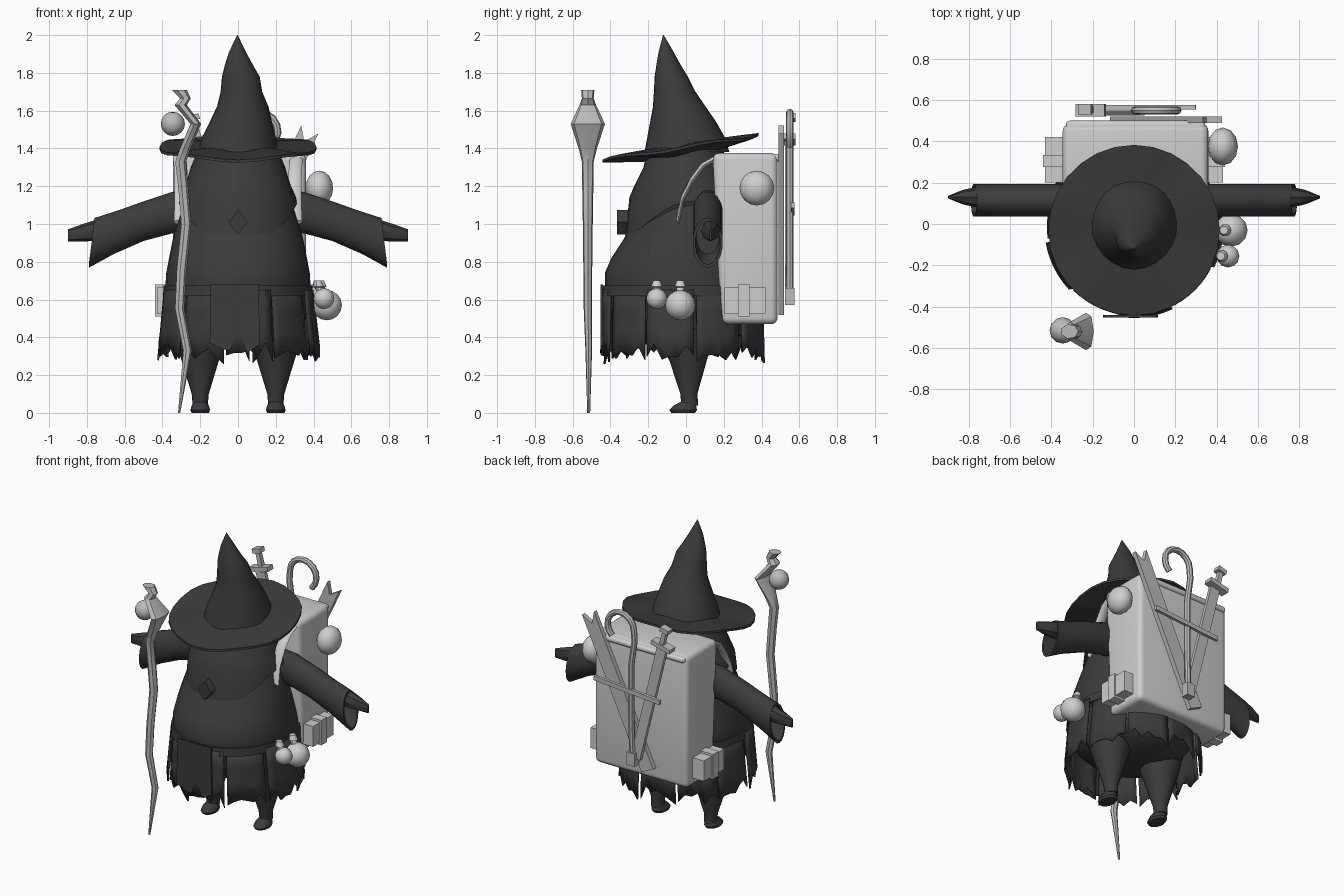
import bpy, bmesh, math, random
from mathutils import Vector as V

if "Cube" in bpy.data.objects:
    bpy.data.objects.remove(bpy.data.objects["Cube"])

random.seed(4)
TAU = math.tau


def material(name, c):
    m = bpy.data.materials.new(name)
    m.diffuse_color = (c, c, c, 1)
    m.use_nodes = True
    m.node_tree.nodes["Principled BSDF"].inputs["Base Color"].default_value = m.diffuse_color
    return m


DARK = material("dark cloth", 0.045)
LIGHT = material("pale leather", 0.62)
WOOD = material("grey wood", 0.5)


def finish(name, bm, mat, angle=35):
    bmesh.ops.recalc_face_normals(bm, faces=bm.faces)
    me = bpy.data.meshes.new(name)
    bm.to_mesh(me)
    bm.free()
    me.materials.append(mat)
    ob = bpy.data.objects.new(name, me)
    bpy.context.collection.objects.link(ob)
    bpy.ops.object.select_all(action='DESELECT')
    ob.select_set(True)
    bpy.context.view_layer.objects.active = ob
    if angle:
        bpy.ops.object.shade_smooth_by_angle(angle=math.radians(angle))
    return ob


def loft(name, rings, segs, mat, angle=35, cap=True):
    """Skin a list of ellipses given as (centre, u axis, v axis)."""
    bm = bmesh.new()
    loops = []
    for c, u, v in rings:
        c, u, v = V(c), V(u), V(v)
        loops.append([bm.verts.new(c + u * math.cos(TAU * i / segs) + v * math.sin(TAU * i / segs))
                      for i in range(segs)])
    for a, b in zip(loops, loops[1:]):
        for i in range(segs):
            j = (i + 1) % segs
            bm.faces.new((a[i], a[j], b[j], b[i]))
    if cap:
        bm.faces.new(loops[0])
        bm.faces.new(loops[-1])
    return finish(name, bm, mat, angle)


def upright(name, rows, segs, mat, angle=35):
    """Stack of level ellipses given as (z, cx, cy, rx, ry)."""
    return loft(name, [((cx, cy, z), (rx, 0, 0), (0, ry, 0)) for z, cx, cy, rx, ry in rows], segs, mat, angle)


def tube(name, pts, r, mat, segs=8):
    """Round rod along a path that lies near the x-z plane."""
    rings = []
    for i, p in enumerate(pts):
        t = (V(pts[min(i + 1, len(pts) - 1)]) - V(pts[max(i - 1, 0)])).normalized()
        u = V((0, 1, 0)).cross(t).normalized()
        rings.append((p, u * r, t.cross(u) * r))
    return loft(name, rings, segs, mat)


def box(name, lo, hi, mat, bevel=0.0):
    bm = bmesh.new()
    bmesh.ops.create_cube(bm, size=1)
    for v in bm.verts:
        v.co = V([(l + h) / 2 + k * (h - l) for l, h, k in zip(lo, hi, v.co)])
    if bevel:
        bmesh.ops.bevel(bm, geom=bm.edges[:], offset=bevel, segments=4, profile=0.5, affect='EDGES')
    return finish(name, bm, mat, 35 if bevel else 0)


def plate(name, outline, y, depth, mat):
    """Flat x-z outline pushed back along y."""
    bm = bmesh.new()
    f = bm.faces.new([bm.verts.new((x, y, z)) for x, z in outline])
    ext = bmesh.ops.extrude_face_region(bm, geom=[f])
    for g in ext["geom"]:
        if isinstance(g, bmesh.types.BMVert):
            g.co.y += depth
    return finish(name, bm, mat, 0)


def bar(name, a, b, w, y, depth, mat, notch=0.0):
    """Straight board from a to b, optionally with a notched far end."""
    a, b = V(a), V(b)
    t = (b - a).normalized()
    n = V((-t.y, t.x)) * w
    pts = [a - n, b - n, b - t * notch, b + n, a + n] if notch else [a - n, b - n, b + n, a + n]
    return plate(name, pts, y, depth, mat)


def ball(name, c, r, mat, sx=1.0):
    bm = bmesh.new()
    bmesh.ops.create_uvsphere(bm, u_segments=12, v_segments=8, radius=r)
    for v in bm.verts:
        v.co = V((v.co.x * sx, v.co.y, v.co.z)) + V(c)
    return finish(name, bm, mat, 40)


# Robe, shoulder mantle and clasp
upright("robe_body", [(.36, 0, 0, .16, .16), (.41, 0, 0, .3, .3), (.5, 0, -.01, .36, .38), (.66, 0, -.02, .385, .41),
                      (.74, 0, -.03, .38, .40), (.82, 0, -.03, .365, .365), (.92, 0, -.02, .345, .31),
                      (1.05, 0, 0, .31, .27), (1.2, 0, 0, .26, .24)], 32, DARK)
mantle = upright("mantle", [(1.08, 0, 0, .315, .325), (1.14, 0, 0, .31, .30), (1.2, 0, -.01, .28, .265),
                            (1.3, 0, -.01, .25, .215), (1.42, 0, 0, .2, .2)], 32, DARK)
for v in mantle.data.vertices:  # front hem drops to a shallow point
    if v.co.z < 1.1:
        v.co.z -= .02 + .22 * max(0, -v.co.y / .32) ** 1.5 - .06
plate("clasp", [(0, .945), (.05, 1.01), (0, 1.075), (-.05, 1.01)], -.365, .06, DARK)

# Hat with tilted brim and bent crown
upright("hat_crown", [(1.38, 0, .005, .215, .225), (1.46, .005, 0, .195, .205), (1.54, .015, -.015, .165, .175),
                      (1.62, .025, -.035, .137, .14), (1.70, .018, -.06, .11, .11), (1.78, .015, -.078, .1, .088),
                      (1.84, .005, -.092, .075, .065), (1.91, -.003, -.105, .045, .04), (2.0, -.003, -.12, .002, .002)],
        24, DARK, 40)
brim = upright("hat_brim", [(1.37, 0, -.01, .2, .2), (1.40, 0, -.03, .415, .413), (1.415, 0, -.03, .415, .413),
                            (1.42, 0, -.01, .21, .21)], 28, DARK)
for v in brim.data.vertices:
    v.co.z += .153 * v.co.y + .008 * math.sin(5 * math.atan2(v.co.y, v.co.x))

# Belt and front panel
loft("belt", [((0, -.02, z), (r, 0, 0), (0, r + .03, 0)) for z, r in
              ((.62, .38), (.62, .397), (.675, .393), (.675, .38))], 32, DARK)
panel = plate("front_panel", [(-.145, .68), (.11, .68), (.115, .36), (.05, .32), (.02, .36), (-.06, .33), (-.15, .37)],
              -.452, .012, DARK)

# Ragged skirt made of separate hanging panels
bm = bmesh.new()
panels, cols, rows = 10, 6, 3
for p in range(panels):
    flare = .012 * (p % 2)
    grid = []
    for c in range(cols + 1):
        a = TAU * (p + .03 + .94 * c / cols) / panels + .15
        hem = .31 + random.uniform(-.035, .045) + (.02 if c % 2 else 0)
        if c in (0, cols):
            hem -= .02
        col = []
        for r in range(rows + 1):
            t = r / rows
            col.append(bm.verts.new(((.387 + flare + .035 * t) * math.cos(a),
                                     -.015 + (.418 + flare + .01 * t) * math.sin(a), .65 + (hem - .65) * t)))
        grid.append(col)
    for a, b in zip(grid, grid[1:]):
        for r in range(rows):
            bm.faces.new((a[r], a[r + 1], b[r + 1], b[r]))
skirt = finish("ragged_skirt", bm, DARK)
skirt.modifiers.new("cloth", 'SOLIDIFY').thickness = .01

# Paired limbs, straps and side pouches
for s, side in ((-1, "left"), (1, "right")):
    upright(side + "_leg", [(.04, s * .2, .02, .04, .045), (.1, s * .2, .015, .045, .045), (.33, s * .2, .01, .115, .115),
                            (.45, s * .2, 0, .15, .15)], 16, DARK)
    foot = upright(side + "_foot", [(0, s * .2, -.015, .045, .065), (.015, s * .2, -.015, .052, .075),
                                    (.04, s * .2, -.005, .045, .06), (.065, s * .2, .015, .03, .03)], 14, DARK)
    loft(side + "_sleeve", [((s * x, .115, z), (s * dx, 0, rz), (0, ry, 0)) for x, z, rz, ry, dx in
                            ((.2, 1.07, .115, .075, 0), (.35, 1.06, .11, .08, 0), (.5, 1.015, .105, .08, 0),
                             (.65, .955, .115, .08, -.01), (.775, .9, .132, .08, -.015),
                             (.775, .9, .115, .066, -.015), (.68, .93, .09, .06, 0))], 18, DARK)
    loft(side + "_hand", [((s * x, .13, z), (0, 0, rz), (0, ry, 0)) for x, z, rz, ry in
                          ((.66, .955, .04, .04), (.76, .965, .055, .05), (.83, .952, .045, .035),
                           (.9, .94, .032, .006))], 8, DARK)
    loft(side + "_strap", [((s * x, y, z), (s * .035, 0, 0), (0, -.008, .012)) for x, y, z in
                           ((.31, .17, 1.355), (.305, .09, 1.31), (.3, .03, 1.23), (.3, -.02, 1.13), (.305, -.045, 1.01))],
         8, LIGHT)
    for i, (y0, y1, z0, z1, out) in enumerate(((.2, .275, .525, .665, .43), (.275, .335, .51, .68, .44),
                                               (.335, .42, .525, .665, .43))):
        box(f"{side}_pouch_{i + 1}", (min(s * .34, s * out), y0, z0), (max(s * .34, s * out), y1, z1), LIGHT)

# Backpack with soft edges, slightly deeper at the top
pack = box("backpack", (-.345, .14, .47), (.36, .485, 1.375), LIGHT, .035)
for v in pack.data.vertices:
    if v.co.y < .3:
        v.co.y += .05 * (1.375 - v.co.z)
box("pack_flap", (-.33, .16, 1.33), (.345, .5, 1.37), LIGHT, .018)
ball("bedside_pot", (.43, .375, 1.19), .092, LIGHT, .8)

# Gear tied to the pack: board, hooked cane, sword and tie bar
bar("notched_board", (-.07, .54), (.38, 1.5), .05, .49, .03, WOOD, .07)
hook = [(.02, .55, .58), (.03, .55, .9), (.03, .55, 1.25), (.005, .55, 1.42)]
hook += [(.11 - .1 * math.cos(a), .55, 1.49 + .1 * math.sin(a)) for a in [i * .4 for i in range(11)]]
tube("hooked_cane", hook, .02, WOOD)
box("cane_ferrule", (-.01, .525, .57), (.05, .575, .66), WOOD)
bar("sword_blade", (.0, .62), (-.2, 1.43), .035, .525, .025, WOOD)
bar("sword_guard", (-.28, 1.43), (-.14, 1.465), .015, .52, .06, WOOD)
bar("sword_grip", (-.205, 1.44), (-.235, 1.56), .015, .54, .03, WOOD)
bar("sword_pommel", (-.265, 1.555), (-.205, 1.572), .015, .53, .05, WOOD)
bar("tie_bar", (.3, 1.1), (-.2, 1.06), .015, .555, .02, WOOD)

# Crooked staff with a ball held in its bend
upright("staff", [(0, -.312, -.515, .006, .008), (.33, -.268, -.515, .024, .018), (.55, -.31, -.52, .026, .022),
                  (.75, -.3, -.52, .027, .024), (1.0, -.275, -.52, .028, .027), (1.18, -.29, -.52, .028, .03),
                  (1.33, -.305, -.52, .03, .032), (1.4, -.28, -.52, .03, .05), (1.53, -.225, -.52, .03, .093),
                  (1.63, -.305, -.52, .034, .045), (1.665, -.28, -.52, .03, .032), (1.71, -.312, -.52, .042, .036)],
        7, WOOD, 30)
ball("staff_ball", (-.345, -.515, 1.53), .064, WOOD)

# Belt flasks
for i, (x, y, z, r) in enumerate(((.455, -.155, .605, .055), (.47, -.03, .57, .08))):
    ball(f"flask_{i + 1}", (x, y, z), r, LIGHT)
    upright(f"flask_neck_{i + 1}", [(z + r * .8, x - .02, y, .022, .022), (.665, x - .03, y, .02, .02),
                                    (.67, x - .03, y, .03, .03), (.7, x - .035, y, .02, .02)], 10, LIGHT)
